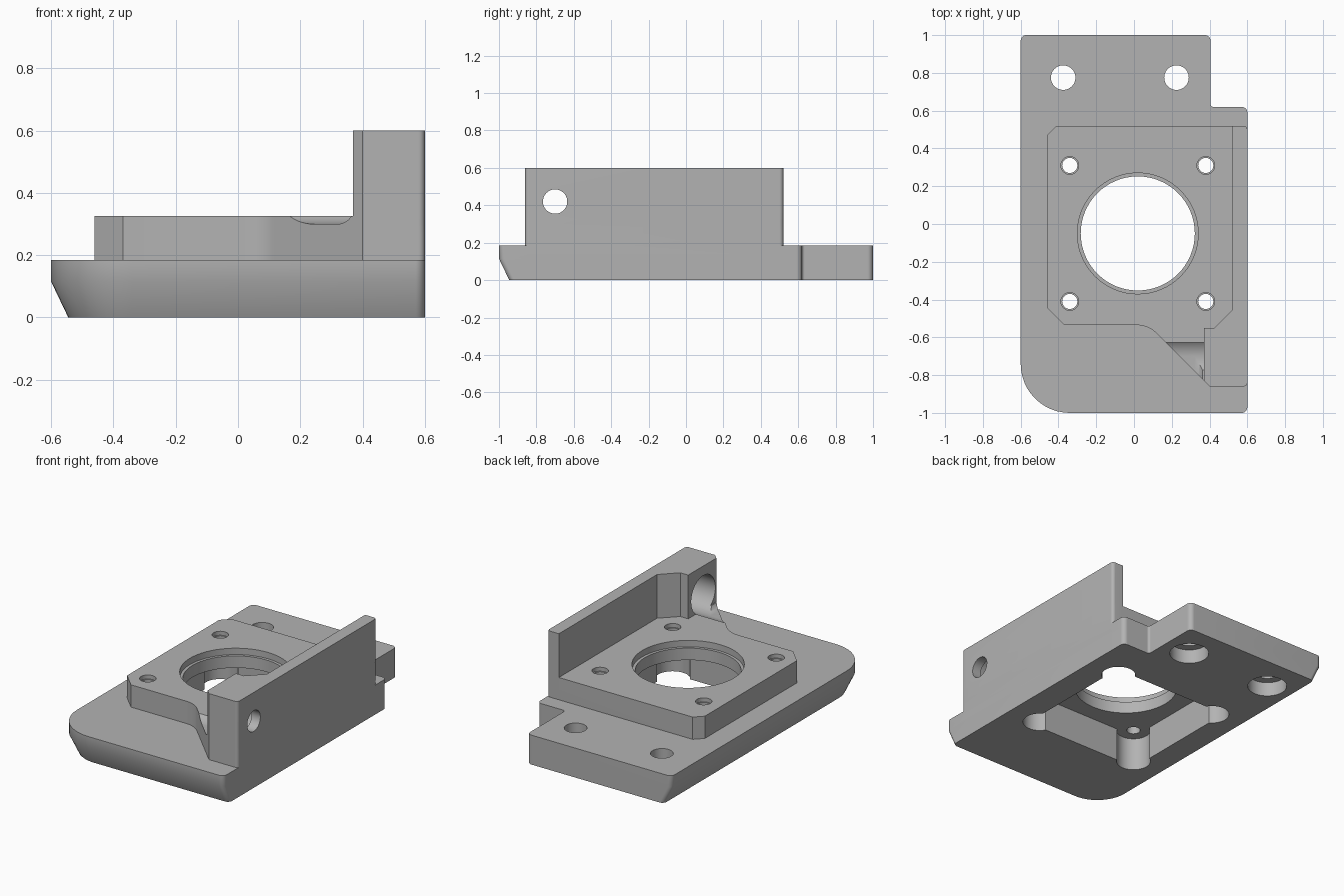
import bpy, bmesh, math
from mathutils import Vector

default = bpy.data.objects.get("Cube")
if default:
    bpy.data.objects.remove(default, do_unlink=True)

grey = bpy.data.materials.new("machined_grey")
grey.use_nodes = True
grey.diffuse_color = (0.45, 0.45, 0.45, 1)
grey.node_tree.nodes["Principled BSDF"].inputs["Base Color"].default_value = grey.diffuse_color


def outline(corners, steps=10):
    """Closed 2D outline; each corner is (a, b) or (a, b, radius)."""
    pts = []
    for i, corner in enumerate(corners):
        p = Vector(corner[:2])
        r = corner[2] if len(corner) > 2 else 0
        if not r:
            pts.append(p)
            continue
        u = (Vector(corners[i - 1][:2]) - p).normalized()
        v = (Vector(corners[(i + 1) % len(corners)][:2]) - p).normalized()
        half = u.angle(v) / 2
        centre = p + (u + v).normalized() * r / math.sin(half)
        a = p + u * r / math.tan(half) - centre
        b = p + v * r / math.tan(half) - centre
        sweep = math.pi - 2 * half
        for k in range(steps + 1):
            s = k / steps
            pts.append(centre + (a * math.sin((1 - s) * sweep)
                                 + b * math.sin(s * sweep)) / math.sin(sweep))
    return pts


def circle(a, b, r, n=64):
    return [Vector((a + r * math.cos(2 * math.pi * i / n),
                    b + r * math.sin(2 * math.pi * i / n))) for i in range(n)]


def prism(name, rings, axis="Z"):
    """Solid through (outline, height) rings stacked along an axis."""
    place = {"X": lambda p, h: (h, p.x, p.y),
             "Y": lambda p, h: (p.x, h, p.y),
             "Z": lambda p, h: (p.x, p.y, h)}[axis]
    bm = bmesh.new()
    loops = [[bm.verts.new(place(p, h)) for p in pts] for pts, h in rings]
    bm.faces.new(loops[0])
    bm.faces.new(loops[-1])
    for low, high in zip(loops, loops[1:]):
        for i in range(len(low)):
            bm.faces.new((low[i - 1], low[i], high[i], high[i - 1]))
    bmesh.ops.recalc_face_normals(bm, faces=bm.faces)
    mesh = bpy.data.meshes.new(name)
    bm.to_mesh(mesh)
    bm.free()
    mesh.materials.append(grey)
    obj = bpy.data.objects.new(name, mesh)
    bpy.context.collection.objects.link(obj)
    return obj


def combine(body, other, operation):
    mod = body.modifiers.new(other.name, "BOOLEAN")
    mod.operation, mod.solver, mod.object = operation, "EXACT", other
    bpy.context.view_layer.objects.active = body
    bpy.ops.object.modifier_apply(modifier=mod.name)
    bpy.data.objects.remove(other, do_unlink=True)


def cut(body, pts, low, high, axis="Z"):
    combine(body, prism("cutter", [(pts, low), (pts, high)], axis), "DIFFERENCE")


# Base plate, tapered under the left and front edges, with a back notch
def base_outline(inset):
    left, front = -0.6 + inset, -1 + inset
    return outline([(left, 1, 0.03), (left, front, 0.26 - inset),
                    (0.6, front, 0.03), (0.6, 0.62, 0.03),
                    (0.405, 0.62, 0.015), (0.405, 1, 0.03)], 12)


bracket = prism("motor_bracket", [(base_outline(0.055), 0), (base_outline(0), 0.115),
                                  (base_outline(0), 0.185)])

# Raised mounting platform with a diagonal front shoulder
platform = outline([(-0.46, 0.47), (-0.46, -0.445), (-0.37, -0.535),
                    (0.075, -0.535, 0.15), (0.4, -0.86), (0.6, -0.86, 0.02),
                    (0.6, 0.52, 0.02), (-0.41, 0.52)])
combine(bracket, prism("platform", [(platform, 0.13), (platform, 0.325)]), "UNION")

# Upright side wall with a thick front block
wall = outline([(0.6, -0.86, 0.02), (0.6, 0.52, 0.02), (0.52, 0.52), (0.52, -0.455),
                (0.425, -0.55), (0.37, -0.55), (0.37, -0.83), (0.4, -0.86)])
combine(bracket, prism("side_wall", [(wall, 0.25), (wall, 0.6)]), "UNION")

# Shallow slot in the shoulder leading to the counterbored side hole
slot = outline([(0.1, 0.3), (0.37, 0.3, 0.05), (0.37, 0.5), (0.1, 0.5)])
cut(bracket, slot, -0.95, -0.7, "Y")
cut(bracket, circle(-0.7, 0.42, 0.12), 0.1, 0.54, "X")
cut(bracket, circle(-0.7, 0.42, 0.065), 0.5, 0.7, "X")

# Underside pocket: a square with round lobes at the screw positions
cx, cy, pitch, half, floor = 0.02, -0.05, 0.36, 0.41, 0.21
signs = [(-1, -1), (1, -1), (1, 1), (-1, 1)]
screws = [(cx + pitch * sx, cy + pitch * sy) for sx, sy in signs]
square = outline([(cx + half * sx, cy + half * sy, 0.06) for sx, sy in signs])
cut(bracket, square, -0.1, floor)
for x, y in screws:
    cut(bracket, circle(x, y, 0.1, 40), -0.1, floor)

# Screw holes and the stepped centre bore
for x, y in screws:
    cut(bracket, circle(x, y, 0.04, 32), 0.1, 0.4)
    cut(bracket, circle(x, y, 0.047, 32), 0.3, 0.4)
cut(bracket, circle(cx, cy, 0.302), 0.1, 0.4)
cut(bracket, circle(cx, cy, 0.32), 0.285, 0.4)

# Rear mounting holes, counterbored from below
for x in (-0.375, 0.225):
    cut(bracket, circle(x, 0.775, 0.065, 40), -0.1, 0.3)
    cut(bracket, circle(x, 0.775, 0.115, 40), -0.1, 0.09)

bpy.ops.object.select_all(action="DESELECT")
bracket.select_set(True)
bpy.context.view_layer.objects.active = bracket
bpy.ops.object.shade_smooth_by_angle(angle=math.radians(30))
